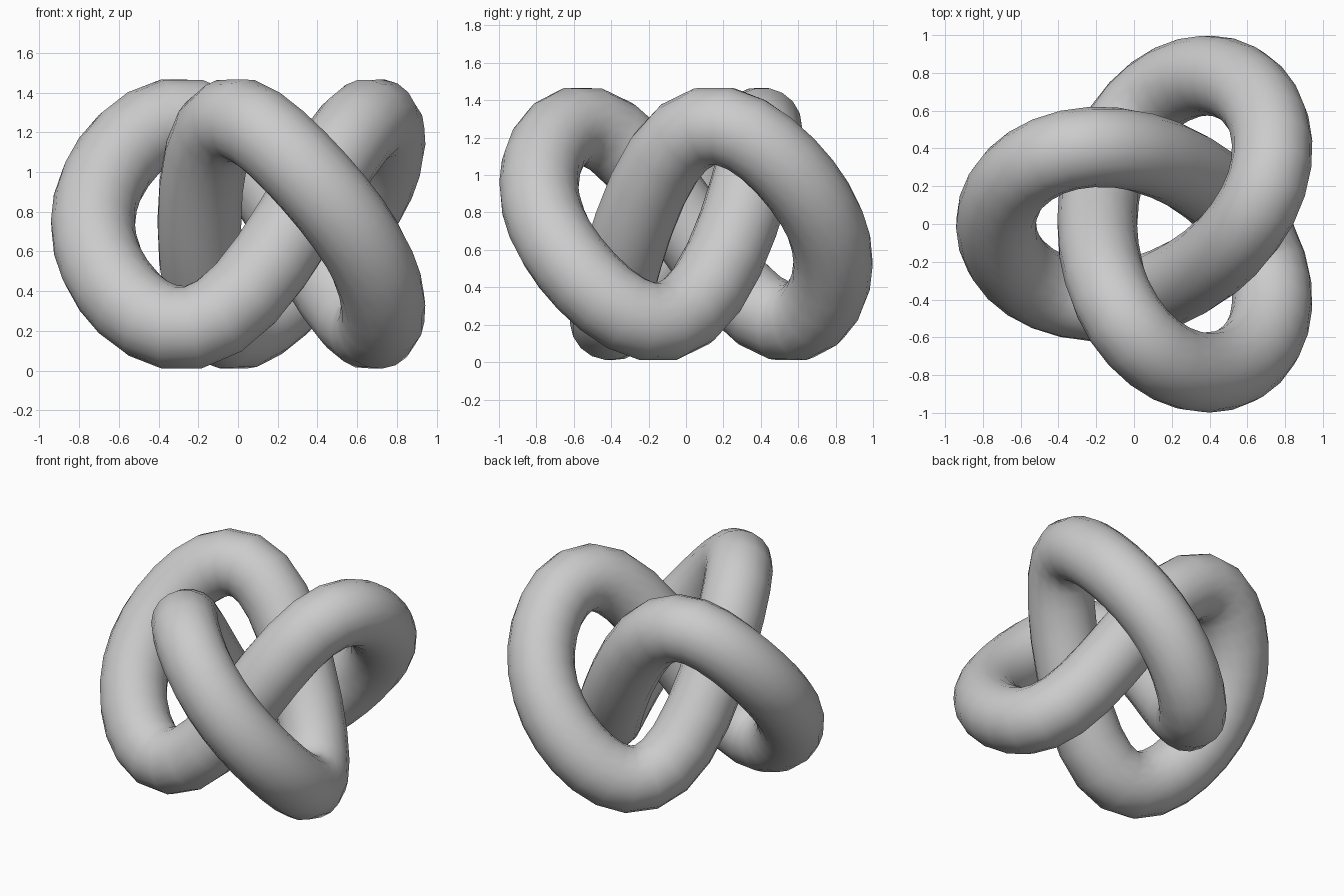
import bpy
from math import sin, cos, pi

if "Cube" in bpy.data.objects:
    bpy.data.objects.remove(bpy.data.objects["Cube"])

SEGMENTS = 66       # rings along the knot
TUBE = 0.213        # tube radius
A, B, H = 0.268, 0.590, 0.526

# Trefoil centre line: one lobe points to -x, two to the right
curve = bpy.data.curves.new("knot_tube", 'CURVE')
curve.dimensions = '3D'
curve.twist_mode = 'MINIMUM'
spline = curve.splines.new('POLY')
spline.points.add(SEGMENTS - 1)
for i, p in enumerate(spline.points):
    t = 2 * pi * i / SEGMENTS
    u = t + 0.1 * sin(3 * t)      # rounds the lobes: height peaks later
    p.co = (0.127 + A * cos(t) - B * cos(2 * t),
            A * sin(t) + B * sin(2 * t),
            0.739 - H * sin(3 * u), 1)
spline.use_cyclic_u = True
spline.use_smooth = True

# Round tube swept along the centre line
curve.bevel_depth = TUBE
curve.bevel_resolution = 7
knot = bpy.data.objects.new("knot_tube", curve)
bpy.context.collection.objects.link(knot)
bpy.context.view_layer.objects.active = knot
knot.select_set(True)
bpy.ops.object.convert(target='MESH')
bpy.ops.object.shade_smooth()
